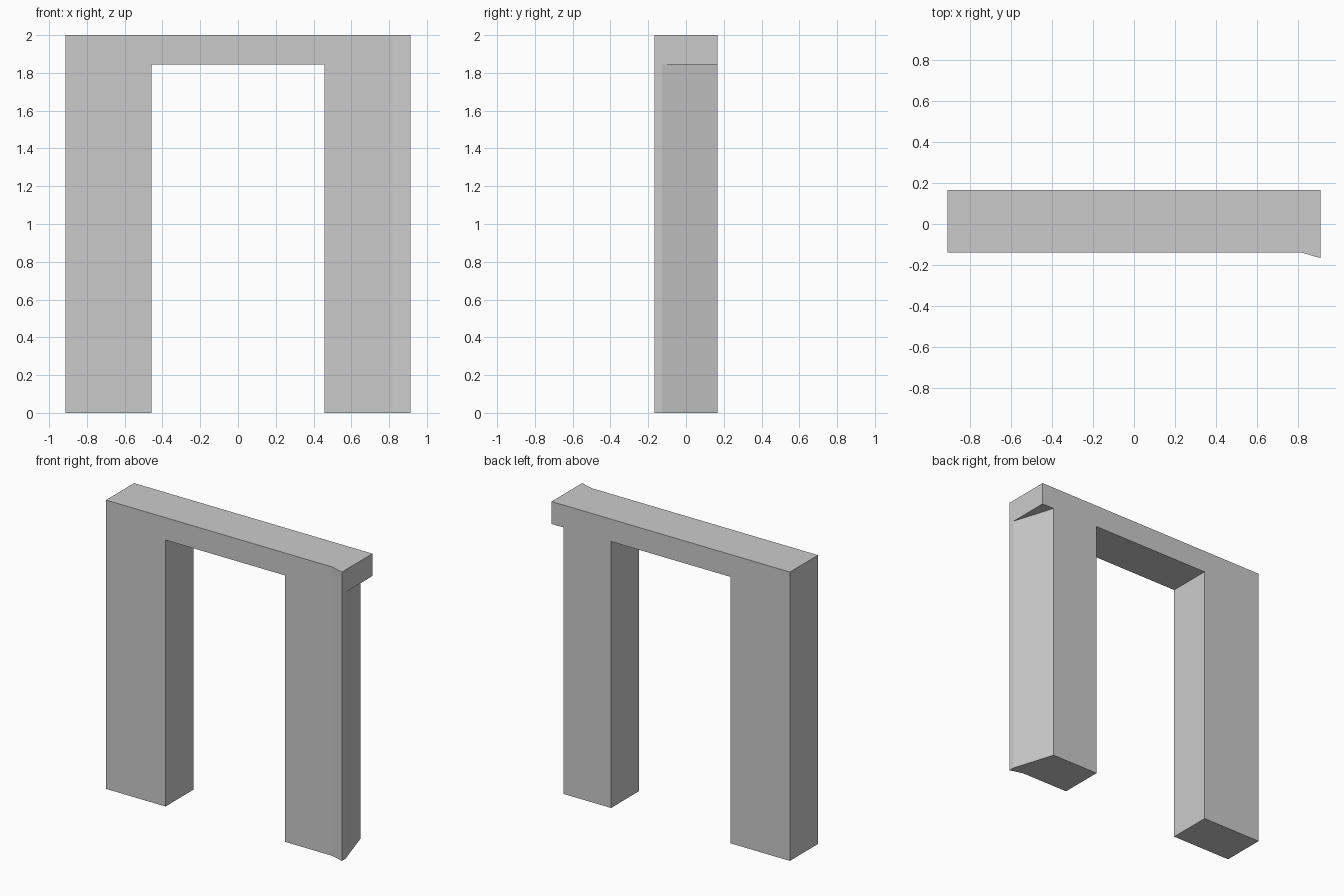
import bpy
import bmesh

cube = bpy.data.objects.get("Cube")
if cube:
    bpy.data.objects.remove(cube, do_unlink=True)

# Plain stone colour
stone = bpy.data.materials.new("light_grey")
stone.use_nodes = True
grey = (0.6, 0.6, 0.6, 1.0)
stone.diffuse_color = grey
stone.node_tree.nodes["Principled BSDF"].inputs["Base Color"].default_value = grey

# Key dimensions
HALF_WIDTH, INNER = 0.913, 0.457
FRONT, BACK, FLARE = -0.14, 0.167, -0.167
BEND = 0.82
UNDERSIDE, TOP = 1.845, 2.0


def prism(name, plan, z0, z1):
    """Extrude a counter-clockwise floor plan from z0 to z1."""
    bm = bmesh.new()
    base = bm.faces.new([bm.verts.new((x, y, z0)) for x, y in plan])
    lid = bmesh.ops.extrude_face_region(bm, geom=[base], use_keep_orig=True)["geom"]
    bmesh.ops.translate(bm, vec=(0, 0, z1 - z0),
                        verts=[v for v in lid if isinstance(v, bmesh.types.BMVert)])
    bmesh.ops.recalc_face_normals(bm, faces=bm.faces)
    mesh = bpy.data.meshes.new(name)
    bm.to_mesh(mesh)
    bm.free()
    mesh.materials.append(stone)
    obj = bpy.data.objects.new(name, mesh)
    bpy.context.collection.objects.link(obj)
    return obj


# Straight rectangular leg
prism("right_leg", [(-HALF_WIDTH, FRONT), (-INNER, FRONT),
                    (-INNER, BACK), (-HALF_WIDTH, BACK)], 0, UNDERSIDE)

# Leg with a flared front corner and a slanted outer side
prism("left_leg", [(INNER, FRONT), (BEND, FRONT), (HALF_WIDTH, FLARE),
                   (HALF_WIDTH, -0.127), (BEND, BACK), (INNER, BACK)], 0, UNDERSIDE)

# Lintel across both legs, overhanging the slanted side
prism("lintel", [(-HALF_WIDTH, FRONT), (BEND, FRONT), (HALF_WIDTH, FLARE),
                 (HALF_WIDTH, BACK), (-HALF_WIDTH, BACK)], UNDERSIDE, TOP)
